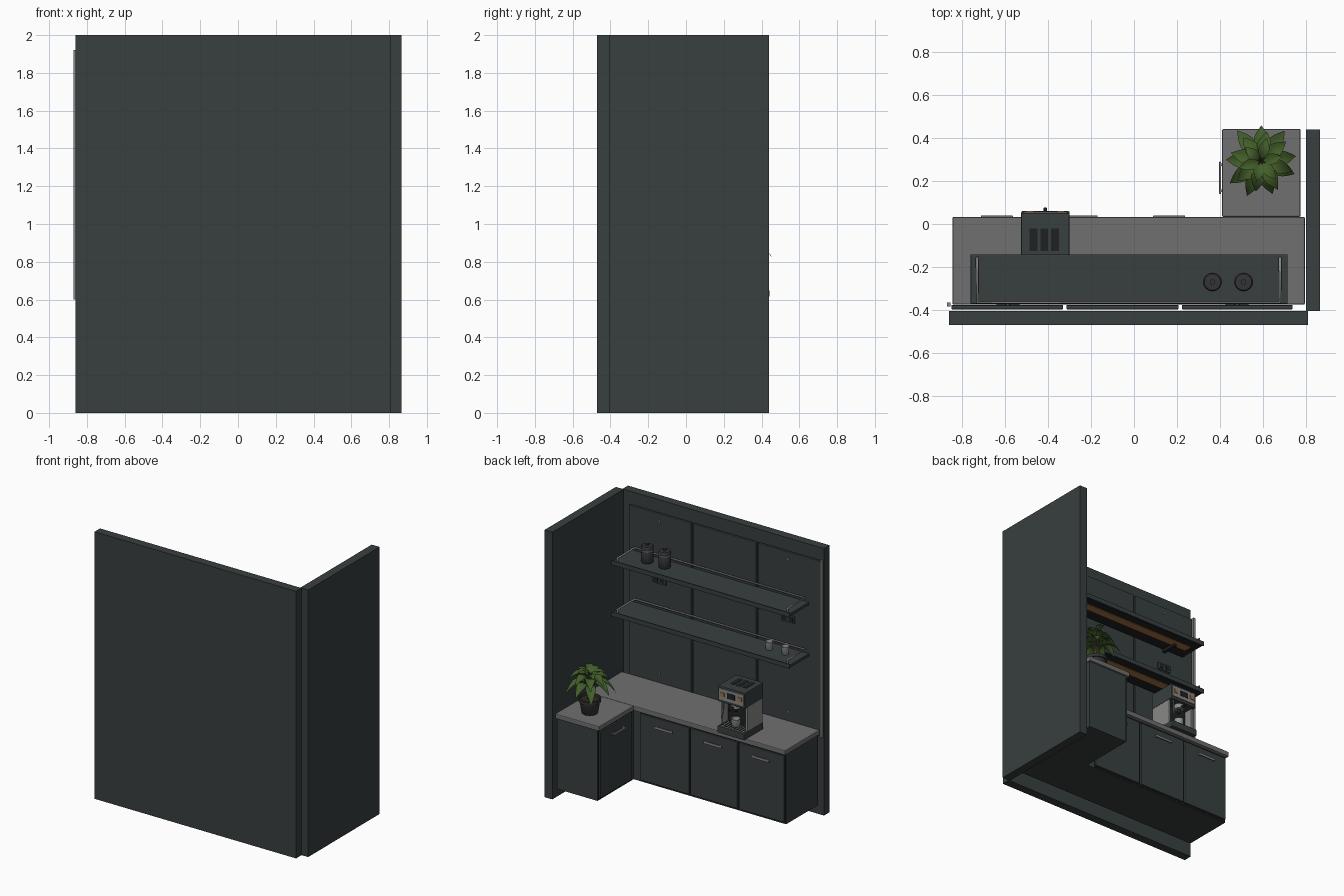
import bpy, bmesh, math, random
from mathutils import Vector

random.seed(4)
cube = bpy.data.objects.get("Cube")
if cube:
    bpy.data.objects.remove(cube, do_unlink=True)


def material(name, r, g, b):
    m = bpy.data.materials.new(name)
    m.use_nodes = True
    m.diffuse_color = (r, g, b, 1)
    m.node_tree.nodes["Principled BSDF"].inputs["Base Color"].default_value = (r, g, b, 1)
    return m


slate = material("dark slate", .04, .049, .049)
black = material("near black", .014, .015, .016)
stone = material("grey stone", .16, .16, .16)
steel = material("steel", .25, .25, .245)
amber = material("amber strip", .36, .16, .055)
green = material("leaf green", .055, .11, .022)
stem_green = material("stem green", .07, .1, .03)
pot_grey = material("pot charcoal", .032, .035, .037)
soil_brown = material("soil", .03, .02, .012)
glass_grey = material("pale grey", .3, .31, .31)


def finish(name, bm, mat, smooth=False):
    mesh = bpy.data.meshes.new(name)
    bmesh.ops.recalc_face_normals(bm, faces=bm.faces)
    bm.to_mesh(mesh)
    bm.free()
    mesh.materials.append(mat)
    ob = bpy.data.objects.new(name, mesh)
    bpy.context.collection.objects.link(ob)
    if smooth:
        bpy.context.view_layer.objects.active = ob
        bpy.ops.object.select_all(action='DESELECT')
        ob.select_set(True)
        bpy.ops.object.shade_smooth_by_angle(angle=math.radians(40))
    return ob


def box(name, xs, ys, zs, mat, bevel=0):
    bm = bmesh.new()
    bmesh.ops.create_cube(bm, size=1)
    for v in bm.verts:
        v.co = [sum(s) / 2 + c * (s[1] - s[0]) for c, s in zip(v.co, (xs, ys, zs))]
    ob = finish(name, bm, mat)
    if bevel:
        mod = ob.modifiers.new("soft edge", 'BEVEL')
        mod.width, mod.segments = bevel, 2
    return ob


def lathe(name, x, y, profile, mat, sides=24):
    bm = bmesh.new()
    rings = [[bm.verts.new((x + r * math.cos(k * math.tau / sides),
                            y + r * math.sin(k * math.tau / sides), z))
              for k in range(sides)] for r, z in profile]
    for a, b in zip(rings, rings[1:]):
        for k in range(sides):
            n = (k + 1) % sides
            bm.faces.new((a[k], a[n], b[n], b[k]))
    bm.faces.new(rings[0])
    bm.faces.new(rings[-1])
    return finish(name, bm, mat, True)


def rod(name, points, radius, mat):
    cu = bpy.data.curves.new(name, 'CURVE')
    cu.dimensions = '3D'
    cu.bevel_depth, cu.bevel_resolution, cu.use_fill_caps = radius, 2, True
    sp = cu.splines.new('POLY')
    sp.points.add(len(points) - 1)
    for p, co in zip(sp.points, points):
        p.co = (*co, 1)
    cu.materials.append(mat)
    ob = bpy.data.objects.new(name, cu)
    bpy.context.collection.objects.link(ob)


# Walls
box("front_wall", (-.86, .81), (-.47, -.405), (0, 2), slate)
box("side_wall", (.8, .865), (-.405, .44), (0, 2), slate)

# Wall panels, edge trim and small fixings
for i, xs in enumerate([(-.85, -.33), (-.315, .208), (.223, .738)]):
    box(f"wall_panel_{i}", xs, (-.397, -.377), (.6, 1.91), slate, .004)
box("edge_trim", (-.87, -.853), (-.385, -.365), (.6, 1.92), steel)
for x in (.48, -.587):
    for z in (.72, 1.86):
        box("panel_fixing", (x - .006, x + .006), (-.377, -.372), (z - .006, z + .006), steel)
    box("socket_plate", (x - .055, x + .055), (-.377, -.365), (1.39, 1.445), slate, .004)
    for s in (-.026, .026):
        box("socket_inset", (x + s - .017, x + s + .017), (-.366, -.362), (1.402, 1.434), black)

# Base cabinets with doors and handles
box("cabinet_body", (-.832, .77), (-.375, .003), (.083, .612), slate)
box("corner_cabinet_body", (.432, .768), (.003, .43), (.083, .612), slate)
for i, xs in enumerate([(-.826, -.45), (-.438, -.05), (-.038, .365)]):
    box(f"door_gap_{i}", (xs[0] - .006, xs[1] + .006), (.002, .006), (.09, .61), black)
    box(f"door_{i}", xs, (.004, .02), (.1, .598), slate, .004)
    c = sum(xs) / 2
    box(f"handle_{i}", (c - .075, c + .075), (.03, .039), (.525, .543), steel, .003)
    for s in (-.06, .06):
        box("handle_post", (c + s - .006, c + s + .006), (.018, .032), (.528, .54), steel)
box("corner_door_gap", (.429, .433), (.03, .425), (.09, .61), black)
box("corner_door", (.416, .431), (.04, .42), (.1, .598), slate, .004)
box("corner_handle", (.396, .405), (.14, .29), (.525, .543), steel, .003)
for y in (.155, .275):
    box("corner_handle_post", (.403, .418), (y - .006, y + .006), (.528, .54), steel)

# Countertops
box("countertop", (-.845, .795), (-.375, .033), (.612, .65), stone, .006)
box("corner_countertop", (.41, .775), (.033, .442), (.612, .65), stone, .006)

# Shelves with end rails, back rail and light strip
for name, z in (("lower", 1.2), ("upper", 1.585)):
    box(f"{name}_shelf", (-.76, .715), (-.372, -.145), (z - .022, z), slate, .003)
    box(f"{name}_shelf_lip", (-.76, .715), (-.147, -.142), (z - .028, z + .006), slate)
    box(f"{name}_underside", (-.745, .7), (-.365, -.155), (z - .026, z - .021), black)
    box(f"{name}_light_strip", (-.7, .66), (-.275, -.215), (z - .03, z - .025), amber)
    rod(f"{name}_rail", [(-.73, -.158, z), (-.73, -.158, z + .025), (-.73, -.365, z + .025),
                         (.68, -.365, z + .025), (.68, -.158, z + .025), (.68, -.158, z)],
        .007, steel)
    for x in (-.587, .48):
        box(f"{name}_bracket", (x - .012, x + .012), (-.376, -.25), (z - .045, z - .022), black)

# Jars on the upper shelf, cups on the lower shelf
for x in (.365, .51):
    lathe("jar", x, -.27, [(.038, 1.586), (.042, 1.592), (.042, 1.67), (.036, 1.68)], pot_grey)
    lathe("jar_band", x, -.27, [(.0425, 1.672), (.044, 1.675), (.044, 1.682), (.04, 1.684)], steel)
    lathe("jar_lid", x, -.27, [(.043, 1.684), (.043, 1.704), (.038, 1.71),
                               (.012, 1.711), (.012, 1.722)], pot_grey)
for x in (-.5, -.633):
    lathe("cup", x, -.27, [(.019, 1.2), (.023, 1.205), (.029, 1.262), (.026, 1.262),
                           (.02, 1.21)], glass_grey)

# Coffee machine
box("machine_tray", (-.525, -.3), (-.165, .06), (.65, .7), slate, .006)
box("machine_grate", (-.51, -.315), (-.04, .052), (.699, .704), steel)
for i in range(9):
    x = -.5 + i * .0215
    box("grate_slot", (x, x + .012), (-.035, .046), (.703, .706), black)
box("machine_column", (-.51, -.315), (-.16, -.045), (.7, .89), black)
for xs in ((-.522, -.508), (-.317, -.303)):
    box("machine_side", xs, (-.16, .02), (.7, .885), steel)
box("machine_head", (-.525, -.3), (-.165, .05), (.88, 1.0), slate, .006)
box("machine_front_plate", (-.515, -.31), (.048, .057), (.9, .985), steel, .003)
box("machine_display", (-.445, -.38), (.056, .06), (.925, .965), black)
for x in (-.485, -.34):
    box("machine_accent", (x - .017, x + .017), (.056, .061), (.93, .96), amber)
for x in (-.468, -.418, -.368):
    box("top_vent", (x - .018, x + .018), (-.125, -.02), (.999, 1.002), black)
lathe("brew_head", -.4125, 0, [(.034, .845), (.034, .885)], steel)
lathe("brew_spout", -.4125, 0, [(.01, .815), (.014, .847)], black, 12)
rod("brew_handle", [(-.4125, .02, .858), (-.4125, .075, .85)], .008, black)
rod("steam_wand", [(-.335, .03, .89), (-.335, .035, .82), (-.33, .045, .76)], .005, steel)
lathe("machine_cup", -.4125, 0, [(.022, .705), (.03, .715), (.034, .765), (.03, .765),
                                 (.025, .72)], glass_grey)

# Plant pot
px, py = .592, .293
lathe("plant_pot", px, py, [(.052, .65), (.056, .654), (.07, .735), (.077, .737), (.078, .762),
                            (.07, .762), (.067, .745)], pot_grey, 32)
lathe("pot_soil", px, py, [(.066, .742), (.066, .75)], soil_brown)


def leaf(angle, r0, z0, length, width, rise, droop):
    """Folded pointed leaf arching away from the stem."""
    out = Vector((math.cos(angle), math.sin(angle), 0))
    side = Vector((-out.y, out.x, 0))
    bm = bmesh.new()
    rows, steps = [], 8
    for k in range(steps + 1):
        t = k / steps
        mid = Vector((px, py, z0 + rise * t - droop * t * t)) + out * (r0 + length * t)
        w = width * (math.sin(math.pi * t ** .8) * .97 + .02)
        rows.append([bm.verts.new(mid + side * w * s + Vector((0, 0, abs(s) * w * .3)))
                     for s in (-1, -.5, 0, .5, 1)])
    for a, b in zip(rows, rows[1:]):
        for j in range(4):
            bm.faces.new((a[j], a[j + 1], b[j + 1], b[j]))
    finish("leaf", bm, green, True)
    base = Vector((px, py, z0)) + out * r0
    rod("leaf_stem", [(px + out.x * .012, py + out.y * .012, .745),
                      (px + out.x * r0 * .5, py + out.y * r0 * .5, (.745 + z0) / 2 + .02),
                      tuple(base)], .0035, stem_green)


# Three tiers of leaves: count, start radius, height, length, half width, rise, droop
for count, r0, z0, length, width, rise, droop in [(9, .04, .88, .135, .036, .05, .12),
                                                  (8, .025, .93, .125, .034, .07, .11),
                                                  (6, .01, .95, .095, .026, .09, .07)]:
    turn = random.random()
    for i in range(count):
        leaf(turn + i * math.tau / count + random.uniform(-.12, .12), r0,
             z0 + random.uniform(-.02, .015), length * random.uniform(.88, 1.05), width,
             rise, droop * random.uniform(.85, 1.2))
